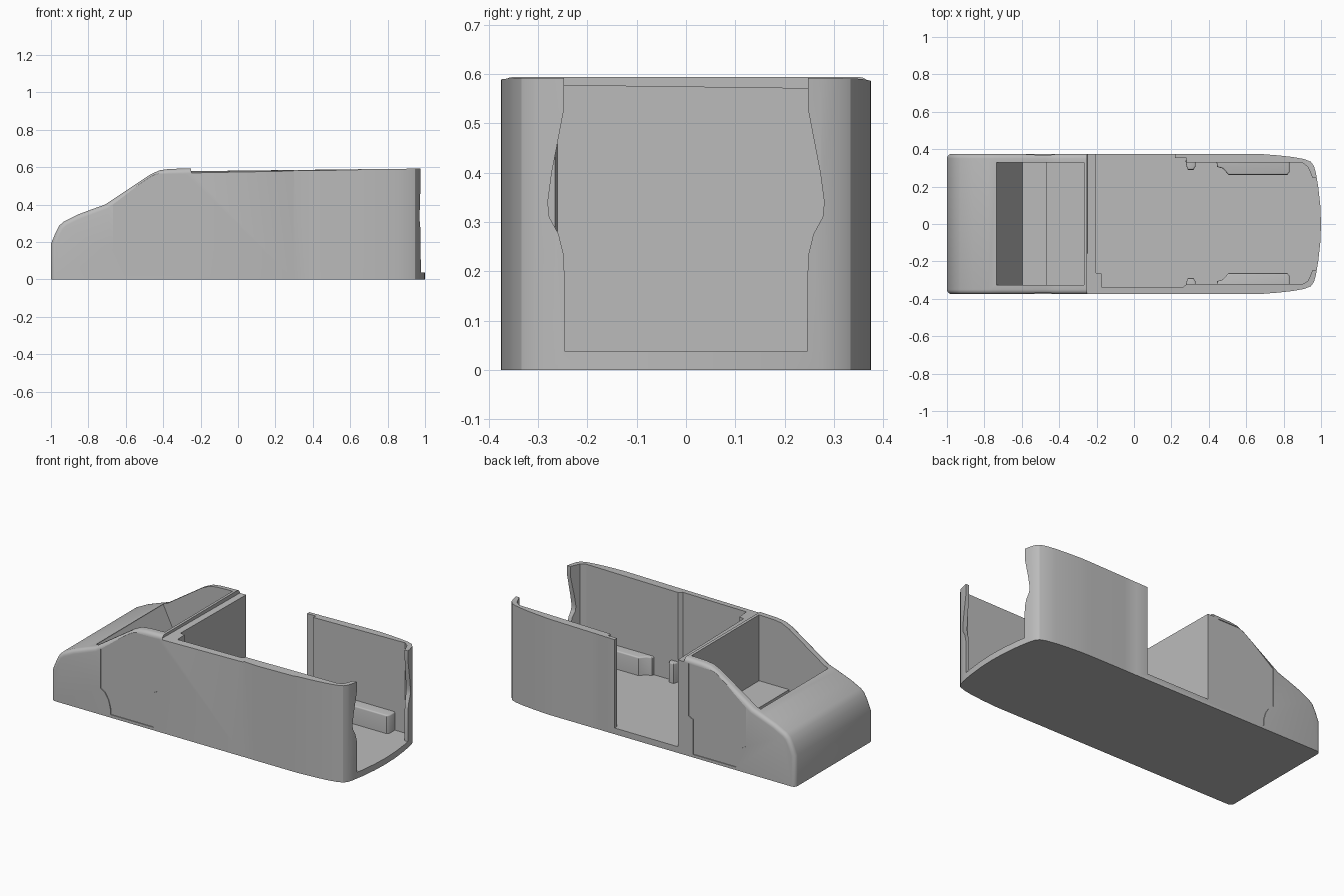
import bpy, bmesh
from mathutils import Vector

if "Cube" in bpy.data.objects:
    bpy.data.objects.remove(bpy.data.objects["Cube"], do_unlink=True)

grey = bpy.data.materials.new("body_grey")
grey.use_nodes = True
grey.diffuse_color = (0.5, 0.5, 0.5, 1)
grey.node_tree.nodes["Principled BSDF"].inputs["Base Color"].default_value = (0.5, 0.5, 0.5, 1)

# For each extrusion axis: how a 2D outline point and a depth become a 3D point
PLACE = {
    "x": lambda a, b, d: Vector((d, a, b)),
    "y": lambda a, b, d: Vector((a, d, b)),
    "z": lambda a, b, d: Vector((a, b, d)),
}


def prism(name, outline, axis, low, high, bevel=0, segments=4, rule=None):
    """Extrude an outline along an axis, rounding the edges that meet the rule."""
    bm = bmesh.new()
    place = PLACE[axis]
    face = bm.faces.new([bm.verts.new(place(a, b, low)) for a, b in outline])
    ext = bmesh.ops.extrude_face_region(bm, geom=[face])
    shift = place(0, 0, high) - place(0, 0, low)
    bmesh.ops.translate(bm, vec=shift, verts=[v for v in ext["geom"] if isinstance(v, bmesh.types.BMVert)])
    bmesh.ops.recalc_face_normals(bm, faces=bm.faces)
    if rule:
        edges = [e for e in bm.edges if rule(e.verts[0].co, e.verts[1].co)]
        bmesh.ops.bevel(bm, geom=edges, offset=bevel, segments=segments, profile=0.5, affect="EDGES")
    mesh = bpy.data.meshes.new(name)
    bm.to_mesh(mesh)
    bm.free()
    mesh.materials.append(grey)
    obj = bpy.data.objects.new(name, mesh)
    bpy.context.collection.objects.link(obj)
    return obj


def combine(target, tool, operation="DIFFERENCE"):
    """Apply a boolean and discard the tool."""
    mod = target.modifiers.new("cut", "BOOLEAN")
    mod.operation = operation
    mod.solver = "EXACT"
    mod.object = tool
    bpy.context.view_layer.objects.active = target
    bpy.ops.object.modifier_apply(modifier=mod.name)
    bpy.data.objects.remove(tool, do_unlink=True)


def smooth(obj, degrees=25):
    bpy.ops.object.select_all(action="DESELECT")
    obj.select_set(True)
    bpy.context.view_layer.objects.active = obj
    bpy.ops.object.shade_smooth_by_angle(angle=degrees * 0.01745)


# Van body: side profile with rounded cab shoulders
side_profile = [(-1, 0), (-1, .19), (-.975, .25), (-.955, .288), (-.93, .31), (-.86, .345),
                (-.78, .375), (-.71, .4), (-.47, .56), (-.42, .583), (-.37, .59), (-.25, .594),
                (1.1, .594), (1.1, 0)]


def shoulder(a, b):
    along_side = abs(a.y - b.y) < .001
    return along_side and max(a.x, b.x) < -.2 and max(a.z, b.z) > .1


body = prism("van_body", side_profile, "y", -.375, .375, .025, 4, shoulder)

# Rounded rear end in plan
half_plan = [(-1.1, .39), (.25, .39), (.3, .374), (.55, .377), (.68, .374), (.77, .367), (.85, .358),
             (.91, .347), (.945, .333), (.962, .31), (.972, .275), (.985, .2), (.996, .1)]
plan = half_plan + [(1, 0)] + [(x, -y) for x, y in reversed(half_plan)]
combine(body, prism("plan_cutter", plan, "z", -.1, .8), "INTERSECT")

# Cargo space, with the side door opening on +y
cargo = [(-.207, -.26), (-.175, -.265), (-.17, -.34), (.26, -.34), (.28, -.322), (.9, -.322),
         (.93, -.305), (.958, -.24), (.958, .24), (.93, .305), (.9, .328), (.28, .328),
         (.28, .352), (.22, .352), (.22, .5), (-.207, .5)]
combine(body, prism("cargo_cutter", cargo, "z", .038, .8))

# Rear door opening with a bulging edge
half_rear = [(.245, .038), (.247, .23), (.258, .275), (.277, .31), (.28, .34), (.272, .4), (.247, .53), (.247, .8)]
rear = half_rear + [(-y, z) for y, z in reversed(half_rear)]
combine(body, prism("rear_cutter", rear, "x", .94, 1.2))

# Cab space with sloping dash, footwell and bench seat
cab = [(-.735, .8), (-.735, .385), (-.595, .1), (-.47, .1), (-.47, .19), (-.267, .19), (-.267, .8)]
combine(body, prism("cab_cutter", cab, "y", -.325, .329))

# Shallow cab door recesses on both sides
door = [(-.668, .4), (-.5, .53), (-.465, .555), (-.425, .565), (-.28, .565), (-.28, .245),
        (-.31, .23), (-.31, .018), (-.6, .018), (-.602, .06), (-.615, .105), (-.64, .145), (-.668, .162)]
for low, high in ((.37, .5), (-.5, -.37)):
    combine(body, prism("door_cutter", door, "y", low, high))
smooth(body)

# Wheel boxes and door posts inside the cargo space
wheel_box = [(.44, .34), (.445, .305), (.475, .297), (.505, .263), (.82, .263), (.832, .278), (.832, .34)]
post = [(.275, .34), (.282, .305), (.288, .29), (.318, .29), (.33, .31), (.33, .34)]
for side, name in ((1, "left"), (-1, "right")):
    for part, outline, top in (("wheel_box", wheel_box, .15), ("door_post", post, .16)):
        points = [(x, side * y) for x, y in outline]
        box = prism(f"{name}_{part}", points, "z", .03, top, .008, 3,
                    lambda a, b: min(a.z, b.z) > .1 and min(abs(a.y), abs(b.y)) < .33)
        smooth(box, 40)
